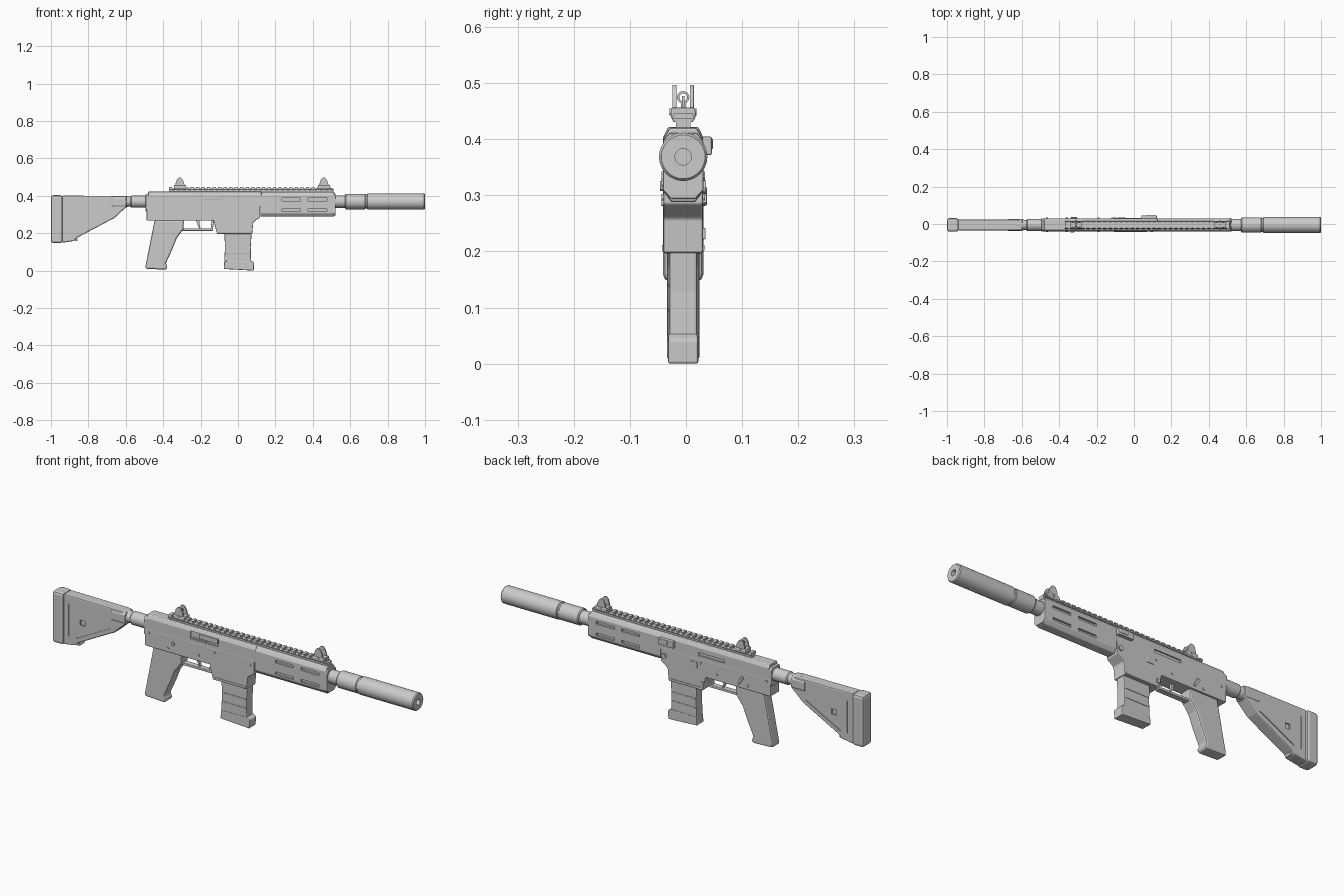
import bpy, bmesh, math
from mathutils import Matrix

if "Cube" in bpy.data.objects:
    bpy.data.objects.remove(bpy.data.objects["Cube"])

CY, CZ = -0.005, 0.372      # centre plane and bore height


def finish(name, bm, bevel=0.0, smooth=False):
    bmesh.ops.recalc_face_normals(bm, faces=bm.faces)
    me = bpy.data.meshes.new(name)
    bm.to_mesh(me)
    bm.free()
    ob = bpy.data.objects.new(name, me)
    bpy.context.collection.objects.link(ob)
    bpy.context.view_layer.objects.active = ob
    for o in bpy.context.selected_objects:
        o.select_set(False)
    ob.select_set(True)
    if smooth:
        bpy.ops.object.shade_smooth_by_angle(angle=math.radians(35))
    if bevel:
        m = ob.modifiers.new("bevel", 'BEVEL')
        m.width, m.segments, m.limit_method = bevel, 2, 'ANGLE'
        m.angle_limit = math.radians(35)
        bpy.ops.object.modifier_apply(modifier="bevel")
    return ob


def extrude(bm, pts, vec):
    f = bm.faces.new([bm.verts.new(p) for p in pts])
    r = bmesh.ops.extrude_face_region(bm, geom=[f])
    bmesh.ops.translate(bm, vec=vec, verts=[v for v in r['geom'] if isinstance(v, bmesh.types.BMVert)])


def side(name, pts, half, bevel=0.0, y=CY):
    """Side profile (x, z) extruded across the width."""
    bm = bmesh.new()
    extrude(bm, [(x, y - half, z) for x, z in pts], (0, 2 * half, 0))
    return finish(name, bm, bevel)


def section(name, pts, x0, x1, bevel=0.0):
    """Cross-section (y, z) extruded along the length; y is mirrored."""
    bm = bmesh.new()
    loop = [(y, z) for y, z in pts] + [(-y, z) for y, z in reversed(pts)]
    extrude(bm, [(x0, CY + y, z) for y, z in loop], (x1 - x0, 0, 0))
    return finish(name, bm, bevel)


def box(name, x0, x1, y0, y1, z0, z1, bevel=0.0):
    return side(name, [(x0, z0), (x1, z0), (x1, z1), (x0, z1)], (y1 - y0) / 2, bevel, (y0 + y1) / 2)


def lathe(name, prof, n=40):
    """Profile (x, radius) turned about the bore line."""
    bm = bmesh.new()
    rings = [[bm.verts.new((x, CY + r * math.cos(2 * math.pi * i / n), CZ + r * math.sin(2 * math.pi * i / n)))
              for i in range(n)] for x, r in prof]
    for a, b in zip(rings, rings[1:]):
        for i in range(n):
            bm.faces.new((a[i], a[(i + 1) % n], b[(i + 1) % n], b[i]))
    bm.faces.new(rings[0])
    bm.faces.new(rings[-1])
    return finish(name, bm, smooth=True)


def pin(name, x, z, r, y0, y1, n=16):
    bm = bmesh.new()
    mat = Matrix.Translation((x, (y0 + y1) / 2, z)) @ Matrix.Rotation(math.pi / 2, 4, 'X')
    bmesh.ops.create_cone(bm, cap_ends=True, segments=n, radius1=r, radius2=r, depth=y1 - y0, matrix=mat)
    return finish(name, bm, smooth=True)


def cut(ob, cutters):
    for c in cutters:
        c.hide_render = True
        bpy.context.view_layer.objects.active = ob
        m = ob.modifiers.new("cut", 'BOOLEAN')
        m.operation, m.solver, m.object = 'DIFFERENCE', 'EXACT', c
        bpy.ops.object.modifier_apply(modifier="cut")
        bpy.data.objects.remove(c)


# stock
side("butt_pad", [(-1, .15), (-.938, .15), (-.938, .406), (-1, .406)], .036, .012)
stock = side("stock", [(-.94, .152), (-.875, .162), (-.862, .178), (-.66, .285), (-.595, .345), (-.595, .395),
                       (-.62, .402), (-.94, .404)], .029, .006)
groove = [(-.915, .2), (-.87, .2), (-.68, .3), (-.63, .355), (-.915, .375)]
cutters = []
for s in (-1, 1):
    cutters.append(box("stock_cut", -.848, -.822, CY + s * .029 - .006, CY + s * .029 + .006, .272, .298))
    cutters.append(box("stock_cut", -.912, -.907, CY + s * .029 - .004, CY + s * .029 + .004, .2, .36))
    for i in (1,):
        (xa, za), (xb, zb) = groove[1], groove[2]
        cutters.append(side("stock_cut", [(xa, za), (xb, zb), (xb, zb + .005), (xa, za + .005)], .004, 0, CY + s * .029))
cut(stock, cutters)
section("stock_collar", [(.022, .338), (.033, .35), (.033, .39), (.022, .402)], -.675, -.597, .004)
pin("stock_swivel", -.865, .168, .008, CY - .018, CY + .018)
lathe("buffer_tube", [(-.64, .031), (-.6, .031), (-.585, .027), (-.575, .027), (-.57, .032), (-.47, .032)])
section("rear_plate", [(.026, .32), (.035, .33), (.035, .402), (.026, .412)], -.494, -.47, .003)

# upper and lower receiver
upper = section("upper_receiver", [(.035, .345), (.035, .408), (.027, .425)], -.48, .125, .003)
cut(upper, [box("port_cut", -.235, -.08, CY - .05, CY - .029, .372, .41),
            box("slot_cut", -.235, -.09, CY + .029, CY + .05, .37, .385)])
box("bolt_cover", -.185, -.085, CY - .036, CY - .02, .383, .407, .002)
box("bolt_carrier", -.23, -.15, CY - .0315, CY - .02, .375, .38)
side("lower_receiver", [(-.488, .27), (-.13, .27), (-.112, .2), (.076, .2), (.082, .262), (.118, .288), (.118, .357),
                        (-.488, .357)], .0355, .004)
for s in (-1, 1):
    y = CY + s * .036
    box("magwell_rib", -.105, .07, y - .002, y + .002, .205, .215, .001)
    for px, pz in ((-.465, .34), (-.36, .29), (-.19, .3), (-.1, .335), (.095, .325)):
        pin("receiver_pin", px, pz, .006, y - .0025, y + .0025)

# controls on the far side
yb = CY + .035
box("charging_handle", .04, .122, yb - .005, .046, .375, .408, .003)
box("charging_knob", .07, .115, yb, .048, .385, .405, .003)
pin("side_button", .1, .318, .012, yb, yb + .006, 20)
box("bolt_catch", -.085, -.045, yb, yb + .004, .305, .335, .002)
box("magazine_catch", -.12, -.1, yb - .01, yb + .005, .225, .245, .002)
for s in (-1, 1):
    y = CY + s * .037
    pin("selector_pivot", -.33, .32, .009, y - .004, y + .004)
side("selector_lever", [(-.338, .318), (-.322, .318), (-.305, .29), (-.315, .285)], .004, .001, yb + .003)

# grip, trigger and magazine
side("pistol_grip", [(-.446, .272), (-.289, .272), (-.292, .224), (-.328, .176), (-.352, .115), (-.386, .042),
                     (-.376, .02), (-.386, .008), (-.494, .013), (-.494, .03)], .029, .008)
side("trigger_guard", [(-.3, .216), (-.135, .216), (-.128, .275), (-.14, .275), (-.146, .228), (-.3, .228)], .014, .002)
side("trigger", [(-.225, .275), (-.205, .275), (-.207, .25), (-.2, .23), (-.207, .229), (-.217, .248)], .007, .001)
side("magazine", [(-.072, .22), (.074, .22), (.068, .13), (.07, .04), (-.074, .04), (-.07, .12)], .0245, .004)
side("magazine_base", [(-.076, .012), (.084, .003), (.086, .046), (.07, .056), (-.073, .054)], .027, .004)
for z in (.095, .14):
    for s in (-1, 1):
        y = CY + s * .0245
        box("magazine_rib", -.066, .064, y - .002, y + .002, z, z + .006, .001)

# handguard with slots
hg = [(.021, .291), (.035, .31), (.035, .405), (.024, .424)]
guard = section("handguard", hg, .12, .515, .004)
cutters = []
for s in (-1, 1):
    for x in (.235, .375):
        for z in (.318, .376):
            y = CY + s * .035
            cutters.append(box("slot_cut", x, x + .1, y - .01, y + .01, z, z + .014))
cut(guard, cutters)
section("handguard_cap", [(.022, .297), (.036, .312), (.036, .4), (.025, .414)], .505, .522, .003)

# barrel and suppressor
lathe("barrel", [(.5, .033), (.575, .033), (.575, .026), (.6, .026)])
lathe("suppressor", [(.572, .02), (.572, .037), (.577, .041), (.68, .041), (.683, .038), (.69, .038), (.693, .043),
                     (.995, .043), (1, .039), (1, .0145), (.93, .0145)], 48)

# top rail
section("rail_base", [(.013, .42), (.013, .433), (.02, .438), (.018, .441)], -.37, .51)
n = 30
for i in range(n):
    x = -.37 + i * .88 / n
    section("rail_tooth", [(.017, .434), (.0205, .44), (.0165, .449)], x, x + .017)

# flip-up sights
for name, sx in (("rear_sight", -.31), ("front_sight", .46)):
    section(name + "_base", [(.017, .436), (.022, .442), (.022, .455), (.018, .46)], sx - .032, sx + .032, .002)
    for s in (-1, 1):
        side(name + "_ear", [(sx - .025, .455), (sx + .025, .455), (sx + .021, .475), (sx + .012, .493), (sx + .004, .5),
                             (sx - .008, .5), (sx - .017, .49), (sx - .023, .47)], .0035, .001, CY + s * .0155)
    pin(name + "_pivot", sx, .452, .006, CY - .024, CY + .024)
# aperture ring and front post
bm = bmesh.new()
ring = lambda r, x: [bm.verts.new((x, CY + r * math.cos(a), .478 + r * math.sin(a)))
                     for a in (2 * math.pi * i / 20 for i in range(20))]
loops = [ring(.007, -.314), ring(.011, -.314), ring(.011, -.306), ring(.007, -.306)]
for a, b in zip(loops, loops[1:] + loops[:1]):
    for i in range(20):
        bm.faces.new((a[i], a[(i + 1) % 20], b[(i + 1) % 20], b[i]))
finish("rear_aperture", bm, smooth=True)
box("rear_aperture_stem", -.314, -.306, CY - .004, CY + .004, .455, .469)
box("front_post", .457, .463, CY - .002, CY + .002, .455, .48)

# rest the lowest part exactly on the ground
low = min((o.matrix_world @ v.co).z for o in bpy.data.objects if o.type == 'MESH' for v in o.data.vertices)
for o in bpy.data.objects:
    o.location.z -= low
